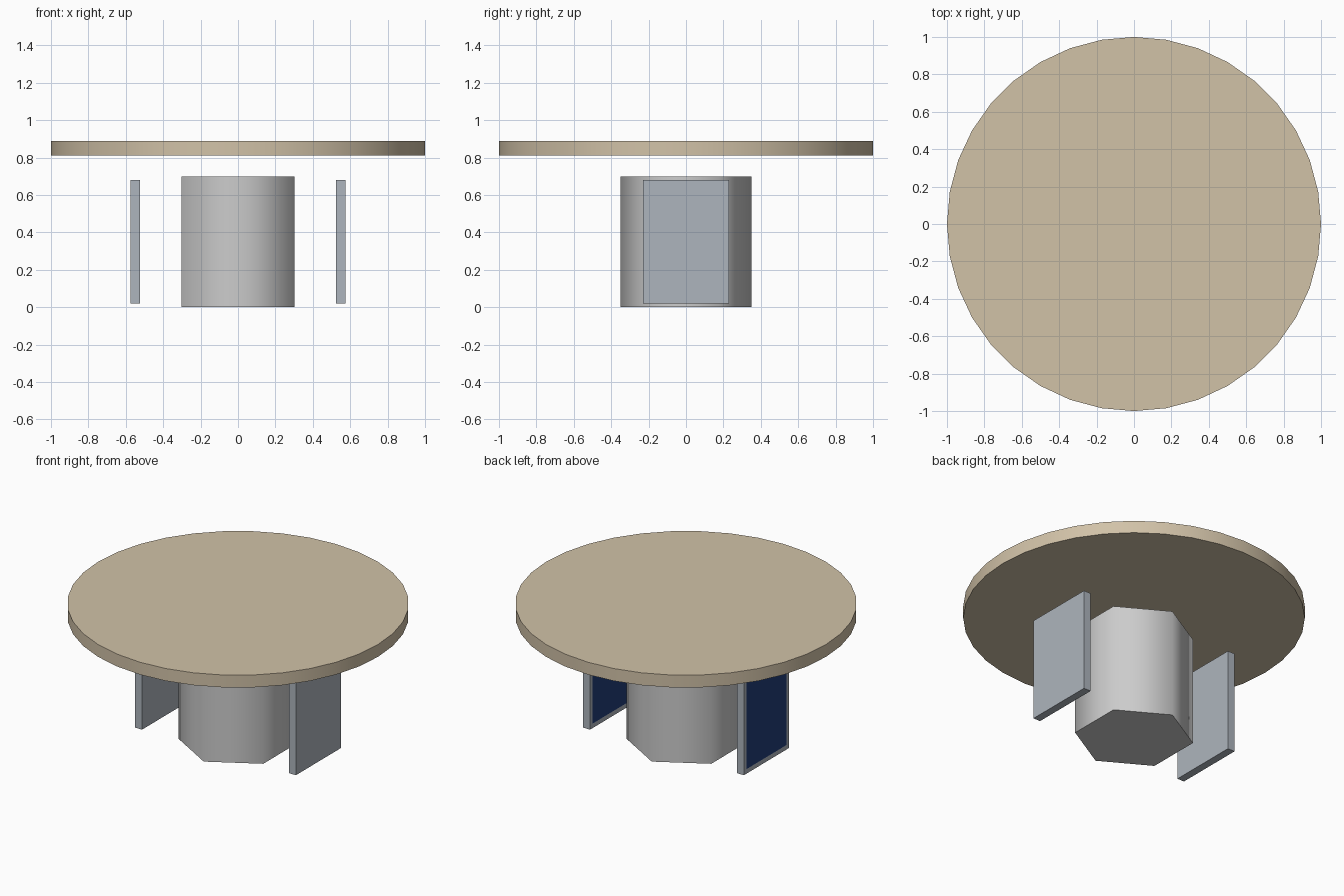
import bpy, math

if "Cube" in bpy.data.objects:
    bpy.data.objects.remove(bpy.data.objects["Cube"])


def material(name, rgb):
    m = bpy.data.materials.new(name)
    m.diffuse_color = (*rgb, 1)
    m.use_nodes = True
    m.node_tree.nodes["Principled BSDF"].inputs["Base Color"].default_value = m.diffuse_color
    return m


def cylinder(name, sides, radius, z0, z1, turn=0.0, mat=None):
    bpy.ops.mesh.primitive_cylinder_add(
        vertices=sides, radius=radius, depth=z1 - z0,
        location=(0, 0, (z0 + z1) / 2), rotation=(0, 0, turn))
    ob = bpy.context.object
    ob.name = name
    if mat:
        ob.data.materials.append(mat)
    bpy.ops.object.transform_apply(rotation=True, scale=True)
    return ob


def box(name, centre, size, mat):
    bpy.ops.mesh.primitive_cube_add(size=1, location=centre)
    ob = bpy.context.object
    ob.name = name
    ob.scale = size
    bpy.ops.object.transform_apply(rotation=False, scale=True)
    ob.data.materials.append(mat)
    return ob


wood = material("pale_wood", (0.64, 0.54, 0.39))
metal = material("pale_metal", (0.42, 0.46, 0.51))
blue = material("dark_blue", (0.015, 0.047, 0.19))

# Round table top
cylinder("table_top", 36, 1.0, 0.81, 0.89, mat=wood)
bpy.ops.object.shade_smooth_by_angle(angle=math.radians(30))

# Hexagonal pedestal with softly shaded sides, corners on the y axis
cylinder("pedestal", 6, 0.35, 0.0, 0.70)
bpy.ops.object.shade_smooth_by_angle(angle=math.radians(65))

# Upright side panels, each with a thin blue inlay on its left face
for side, x in (("left", -0.55), ("right", 0.55)):
    box(side + "_panel", (x, 0, 0.35), (0.05, 0.46, 0.66), metal)
    box(side + "_inlay", (x - 0.0235, 0, 0.35), (0.005, 0.41, 0.60), blue)
